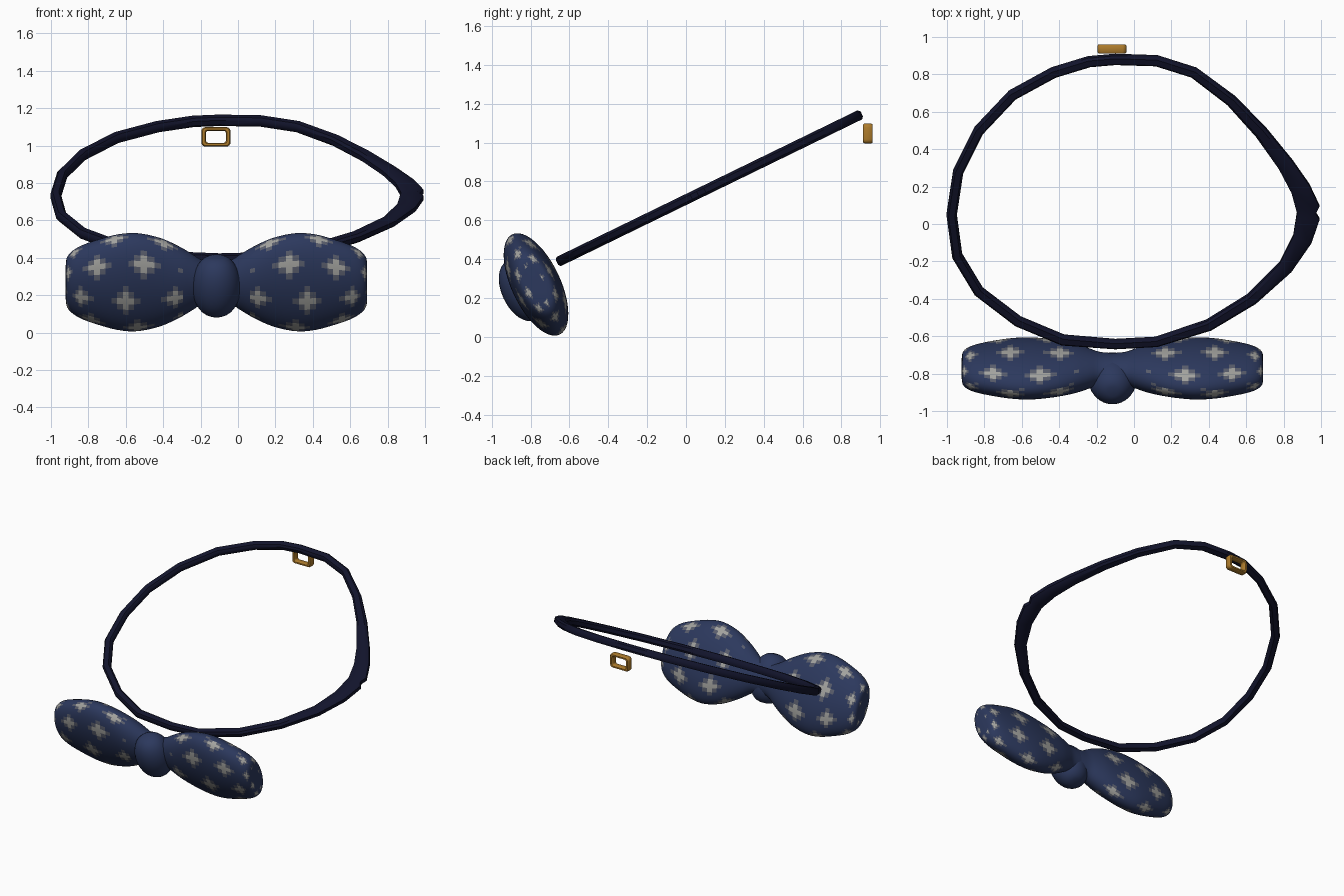
import bpy, bmesh, math
from mathutils import Vector

if "Cube" in bpy.data.objects:
    bpy.data.objects.remove(bpy.data.objects["Cube"])


def material(name, rgb):
    m = bpy.data.materials.new(name)
    m.diffuse_color = (*rgb, 1)
    m.use_nodes = True
    m.node_tree.nodes["Principled BSDF"].inputs["Base Color"].default_value = m.diffuse_color
    return m


navy = material("navy_cloth", (0.025, 0.04, 0.11))
dark = material("dark_band", (0.006, 0.007, 0.025))
gold = material("brass", (0.42, 0.2, 0.025))
spot = material("spot_light", (0.36, 0.36, 0.34))
edge = material("spot_edge", (0.1, 0.11, 0.15))


def loft(name, rings, mats, loop=False, paint=None, angle=60):
    """Skin a list of equally sized rings; loop joins last to first, else caps."""
    bm = bmesh.new()
    vs = [[bm.verts.new(p) for p in r] for r in rings]
    n, m = len(vs), len(vs[0])
    for i in range(n if loop else n - 1):
        for j in range(m):
            a, b, k = vs[i], vs[(i + 1) % n], (j + 1) % m
            f = bm.faces.new((a[j], a[k], b[k], b[j]))
            f.material_index = paint(i, j) if paint else 0
    if not loop:
        bm.faces.new(vs[0])
        bm.faces.new(vs[-1])
    bmesh.ops.recalc_face_normals(bm, faces=bm.faces[:])
    me = bpy.data.meshes.new(name)
    bm.to_mesh(me)
    bm.free()
    ob = bpy.data.objects.new(name, me)
    bpy.context.collection.objects.link(ob)
    for mt in mats:
        me.materials.append(mt)
    bpy.ops.object.select_all(action='DESELECT')
    ob.select_set(True)
    bpy.context.view_layer.objects.active = ob
    bpy.ops.object.shade_smooth_by_angle(angle=math.radians(angle))
    return ob


# Neck band: (x, y, radial width) around a tilted plane, thick at the joined ends
path = [(-.1, .88, .055), (.12, .873, .055), (.32, .81, .055), (.52, .66, .06),
        (.68, .49, .07), (.81, .32, .085), (.89, .19, .105), (.93, .085, .125),
        (.922, .06, .1), (.93, .035, .125), (.9, -.08, .105), (.81, -.23, .08),
        (.63, -.4, .065), (.4, -.54, .06), (.12, -.63, .05), (-.1, -.642, .05),
        (-.38, -.62, .055), (-.62, -.52, .055), (-.83, -.36, .055),
        (-.945, -.17, .055), (-.975, .05, .055), (-.94, .28, .055),
        (-.83, .5, .055), (-.65, .69, .055), (-.43, .81, .055), (-.24, .868, .055)]
SLOPE = 0.487
up = Vector((0, -SLOPE, 1)).normalized()


def on_plane(x, y):
    return Vector((x, y, 0.707 + SLOPE * y))


rings = []
for i, (x, y, w) in enumerate(path):
    p, q = path[i - 1], path[(i + 1) % len(path)]
    tangent = (on_plane(*q[:2]) - on_plane(*p[:2])).normalized()
    side = tangent.cross(up)
    c = on_plane(x, y)
    rings.append([c + side * (w / 2 * a) + up * (0.026 * b) for a, b in
                  ((1, -.5), (1, .5), (.6, 1), (-.6, 1), (-1, .5), (-1, -.5), (-.6, -1), (.6, -1))])
loft("neck_band", rings, [dark], loop=True, angle=40)

# Bow frame: leaning forward at the top
CX = -0.115
u = Vector((0, -.426, .905))
n = Vector((0, -.905, -.426))
centre = Vector((CX, -.772, .27))

# Lobe stations: (distance from the knot, half height, half thickness)
stations = [(0, .11, .075), (.07, .12, .08), (.13, .16, .095), (.2, .205, .11),
            (.3, .255, .118), (.42, .284, .125), (.52, .278, .125), (.62, .25, .118),
            (.72, .212, .105), (.775, .175, .09), (.8, .14, .07), (.806, .1, .04)]
STEPS, AROUND = 36, 48


def smooth_station(t):
    """Catmull-Rom sample of the station list."""
    i = min(int(t), len(stations) - 2)
    f = t - i
    get = lambda k: stations[max(0, min(len(stations) - 1, k))]
    a, b, c, d = get(i - 1), get(i), get(i + 1), get(i + 2)
    return [.5 * (2 * q + (r - p) * f + (2 * p - 5 * q + 4 * r - s) * f * f
                  + (3 * q - p - 3 * r + s) * f ** 3) for p, q, r, s in zip(a, b, c, d)]


def speckle(i, j):
    """Staggered diamond spots with a softer rim."""
    if i < 9:
        return 0
    row = (j + 2) // 6
    dj = (j + 2) % 6 - 3
    di = (i + (row % 2) * 4 + row % 3) % 8 - 4
    d = abs(di) + 1.3 * abs(dj)
    return 1 if d < 1.5 else 2 if d < 2.8 else 0


for label, sgn in (("left", -1), ("right", 1)):
    rings = []
    for i in range(STEPS + 1):
        s, h, t = smooth_station(i / STEPS * (len(stations) - 1))
        ring = []
        for j in range(AROUND):
            a = 2 * math.pi * j / AROUND
            ring.append(centre + Vector((sgn * s, 0, 0)) + u * (h * math.cos(a))
                        + n * (t * math.sin(a)))
        rings.append(ring)
    loft("bow_lobe_" + label, rings, [navy, spot, edge], paint=speckle)

# Centre knot: rounded wrap
rings = []
kc = Vector((CX, -.825, .25))
for i in range(1, 20):
    a = math.pi * i / 20
    r = math.sin(a) ** .8
    rings.append([kc + u * (.172 * math.cos(a)) + Vector((.13 * r * math.cos(b), 0, 0))
                  + n * (.125 * r * math.sin(b))
                  for b in (2 * math.pi * j / 28 for j in range(28))])
loft("bow_knot", rings, [navy])


# Buckle: rounded rectangular frame behind the band
def rounded_rect(hx, hz, r, y):
    pts = []
    for k, (sx, sz) in enumerate(((1, 1), (-1, 1), (-1, -1), (1, -1))):
        for m in range(5):
            a = math.pi / 2 * (k + m / 4)
            pts.append(Vector((-.118 + sx * (hx - r) + r * math.cos(a), y,
                               1.047 + sz * (hz - r) + r * math.sin(a))))
    return pts


section = [(0, .92), (.006, .912), (.019, .912), (.025, .92),
           (.025, .952), (.019, .96), (.006, .96), (0, .952)]
loft("buckle", [rounded_rect(.078 - d, .052 - d * .8, .022 - d * .4, y) for d, y in section],
     [gold], loop=True, angle=50)
